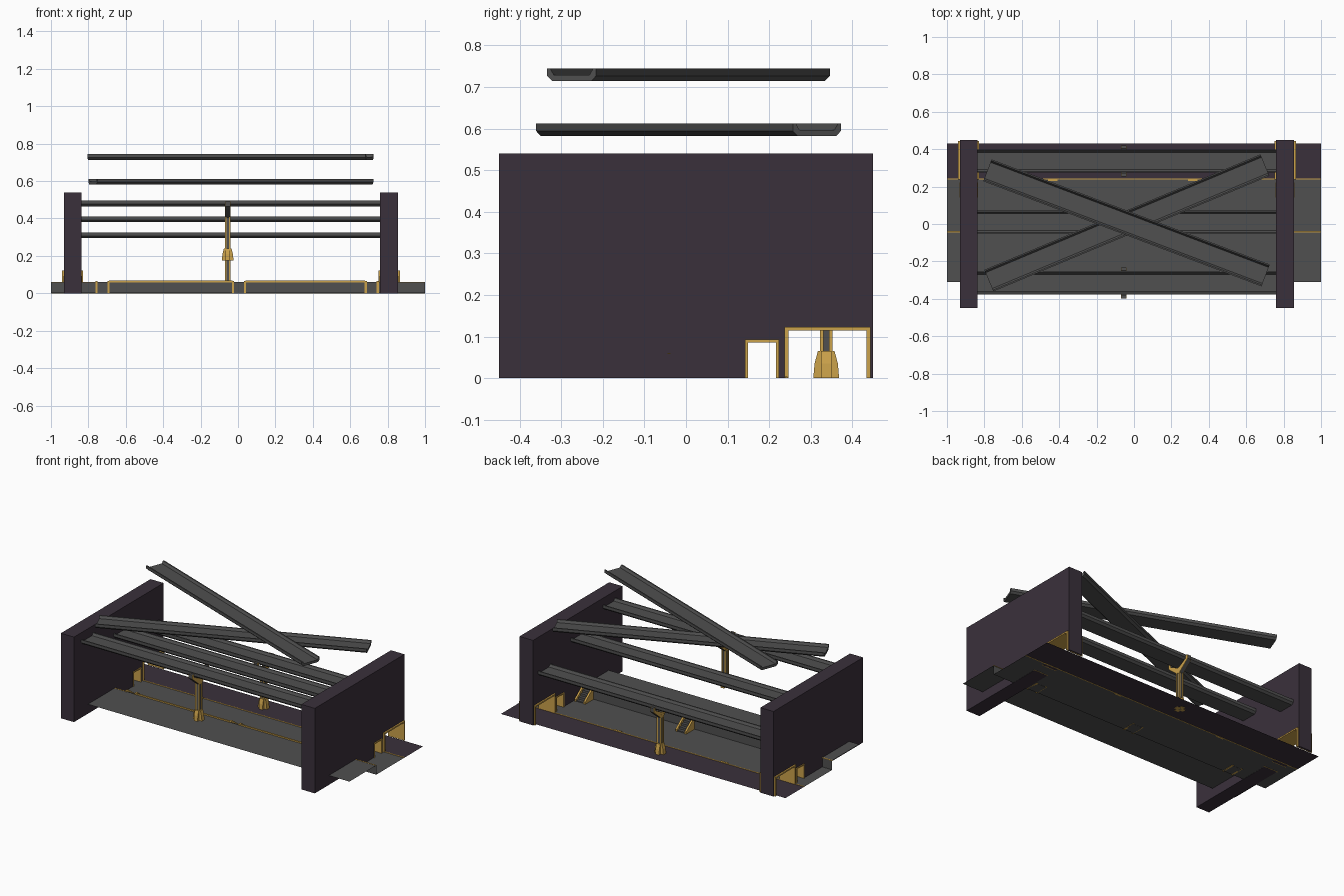
import bpy, bmesh, math
from mathutils import Matrix, Vector

if "Cube" in bpy.data.objects:
    bpy.data.objects.remove(bpy.data.objects["Cube"])


def material(name, col):
    m = bpy.data.materials.new(name)
    m.diffuse_color = (*col, 1)
    m.use_nodes = True
    m.node_tree.nodes["Principled BSDF"].inputs["Base Color"].default_value = m.diffuse_color
    return m


GREY = material("dark grey metal", (0.08, 0.08, 0.08))
PURPLE = material("dark purple", (0.042, 0.030, 0.044))
GOLD = material("gold trim", (0.60, 0.36, 0.07))


def finish(name, bm, mat):
    bmesh.ops.recalc_face_normals(bm, faces=bm.faces)
    me = bpy.data.meshes.new(name)
    bm.to_mesh(me)
    bm.free()
    me.materials.append(mat)
    ob = bpy.data.objects.new(name, me)
    bpy.context.collection.objects.link(ob)
    return ob


def boxes(name, mat, spans):
    """One object of boxes given as (x0, x1, y0, y1, z0, z1)."""
    bm = bmesh.new()
    for x0, x1, y0, y1, z0, z1 in spans:
        mx = Matrix.Translation(((x0 + x1) / 2, (y0 + y1) / 2, (z0 + z1) / 2))
        bmesh.ops.create_cube(bm, size=1, matrix=mx @ Matrix.Diagonal((x1 - x0, y1 - y0, z1 - z0, 1)))
    return finish(name, bm, mat)


def extrude_yz(name, mat, profile, x0, x1):
    """Extrude a closed (y, z) profile along x."""
    bm = bmesh.new()
    f = bm.faces.new([bm.verts.new((x0, y, z)) for y, z in profile])
    r = bmesh.ops.extrude_face_region(bm, geom=[f])
    vs = [v for v in r["geom"] if isinstance(v, bmesh.types.BMVert)]
    bmesh.ops.translate(bm, verts=vs, vec=(x1 - x0, 0, 0))
    return finish(name, bm, mat)


def sheet(name, mat, profile):
    """Open (y, z) profile swept over the full length as a thin sheet."""
    bm = bmesh.new()
    a = [bm.verts.new((-1, y, z)) for y, z in profile]
    b = [bm.verts.new((1, y, z)) for y, z in profile]
    for i in range(len(a) - 1):
        bm.faces.new((a[i], b[i], b[i + 1], a[i + 1]))
    return finish(name, bm, mat)


# Floor: raised walkway, step, lower lane and purple channel
sheet("stepped_floor", GREY, [(0.24, 0.001), (-0.04, 0.001), (-0.04, 0.06), (-0.31, 0.06)])
sheet("channel_floor", PURPLE, [(0.43, 0.001), (0.24, 0.001)])
boxes("channel_edge_trim", GOLD, [(-1, 1, 0.238, 0.244, 0, 0.004),
                                  (-0.46, -0.41, 0.230, 0.244, 0, 0.005),
                                  (0.29, 0.34, 0.230, 0.244, 0, 0.005)])

# Gold edging of the raised walkway, broken by the stairs
STAIRS = [-0.76, -0.03, 0.68]
boxes("step_edge_trim", GOLD, [(a, b, -0.045, -0.037, 0.058, 0.068) for a, b in
                               ((-0.69, -0.03), (0.04, 0.68))]
      + [(a, b, -0.045, -0.037, 0.058, 0.061) for a, b in ((-1, -0.76), (0.75, 1))])

# Small stairs with gold stringers
for x in STAIRS:
    boxes("stair_treads", GREY, [(x, x + 0.07, -0.04 + i * 0.02, -0.02 + i * 0.02, 0, 0.05 - i * 0.014)
                                 for i in range(4)])
    for sx in (x - 0.003, x + 0.061):
        extrude_yz("stair_stringer", GOLD,
                   [(-0.046, 0), (-0.046, 0.065), (-0.022, 0.065), (0.045, 0.014), (0.045, 0)],
                   sx, sx + 0.012)

# End walls with two gateways, each lined in gold
WALL = [(-0.45, 0), (-0.45, 0.54), (0.45, 0.54), (0.45, 0), (0.44, 0), (0.44, 0.12),
        (0.24, 0.12), (0.24, 0), (0.22, 0), (0.22, 0.09), (0.145, 0.09), (0.145, 0)]
for side, x0, x1 in (("left", -0.93, -0.838), ("right", 0.76, 0.855)):
    extrude_yz(side + "_wall", PURPLE, WALL, x0, x1)
    for y0, y1, h, t in ((0.24, 0.44, 0.12, 0.006), (0.145, 0.22, 0.09, 0.004)):
        e = 0.01 if t > 0.005 else 0.004
        o = 0.003
        extrude_yz(side + "_gate_frame", GOLD,
                   [(y0 - o, 0), (y0 - o, h + o), (y1 + o, h + o), (y1 + o, 0),
                    (y1 - t, 0), (y1 - t, h - t), (y0 + t, h - t), (y0 + t, 0)],
                   x0 - e, x1 + e)

# Gutter-shaped beams
GUTTER = [(-0.05, 0), (-0.0625, 0.012), (-0.0625, 0.03), (-0.055, 0.03), (-0.046, 0.015),
          (0.046, 0.015), (0.055, 0.03), (0.0625, 0.03), (0.0625, 0.012), (0.05, 0)]


def beam(name, length, loc, angle=0):
    ob = extrude_yz(name, GREY, GUTTER, -length / 2, length / 2)
    ob.location = loc
    ob.rotation_euler.z = math.radians(angle)


beam("front_beam", 1.6, (-0.039, -0.315, 0.465))
beam("middle_beam", 1.6, (-0.039, 0.01, 0.38))
beam("back_beam", 1.6, (-0.039, 0.337, 0.295))
beam("lower_cross_beam", 1.60, (-0.038, 0.006, 0.582), 22.7)
beam("upper_cross_beam", 1.59, (-0.040, 0.006, 0.714), -20.7)


# Forked posts holding the front and back beams
def post(prefix, y, z):
    x = -0.055
    boxes(prefix + "_post_core", GREY, [(x - 0.011, x + 0.011, y - 0.011, y + 0.011, z, z + 0.26)])
    boxes(prefix + "_post_corners", GOLD,
          [(x + sx * 0.011 - 0.004, x + sx * 0.011 + 0.004,
            y + sy * 0.011 - 0.004, y + sy * 0.011 + 0.004, z, z + 0.25)
           for sx in (-1, 1) for sy in (-1, 1)])
    # Flared foot made of crossing fins
    fin = [(-0.031, 0), (-0.028, 0.035), (-0.02, 0.065), (0.02, 0.065), (0.028, 0.035), (0.031, 0)]
    for k in range(2):
        ob = extrude_yz(prefix + "_post_foot", GOLD, fin, -0.013, 0.013)
        ob.location = (x, y, z)
        ob.rotation_euler.z = k * math.pi / 2
    # Fork: grey body with gold side plates
    fork = [(-0.012, 0.23), (-0.066, 0.275), (-0.083, 0.29), (-0.083, 0.315), (-0.066, 0.315),
            (-0.066, 0.297), (0, 0.262), (0.066, 0.297), (0.066, 0.315), (0.083, 0.315),
            (0.083, 0.29), (0.066, 0.275), (0.012, 0.23)]
    for nm, mat, a, b in (("_fork", GREY, -0.011, 0.011), ("_fork_plate_left", GOLD, -0.014, -0.011),
                          ("_fork_plate_right", GOLD, 0.011, 0.014)):
        ob = extrude_yz(prefix + nm, mat, fork, a, b)
        ob.location = (x, y, z)


post("front", -0.315, 0.175)
post("back", 0.337, 0.0)
